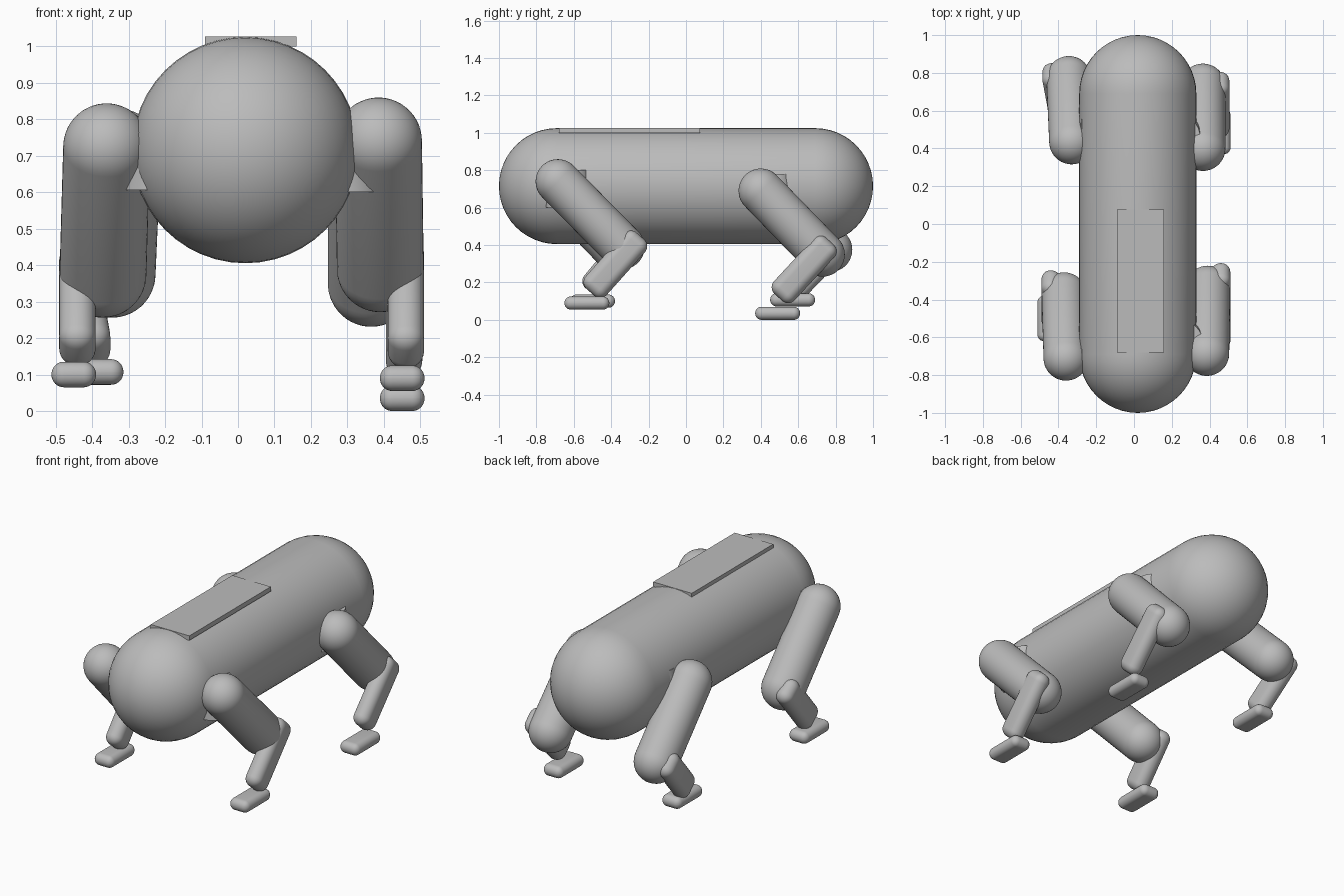
import bpy, bmesh
from mathutils import Vector, Matrix

default = bpy.data.objects.get("Cube")
if default:
    bpy.data.objects.remove(default, do_unlink=True)

grey = bpy.data.materials.new("plain_grey")
grey.use_nodes = True
COLOUR = (0.5, 0.5, 0.5, 1)
grey.diffuse_color = COLOUR
grey.node_tree.nodes["Principled BSDF"].inputs["Base Color"].default_value = COLOUR


def finish(bm, name, matrix, smooth=True):
    mesh = bpy.data.meshes.new(name)
    bm.to_mesh(mesh)
    bm.free()
    mesh.materials.append(grey)
    obj = bpy.data.objects.new(name, mesh)
    bpy.context.collection.objects.link(obj)
    obj.matrix_world = matrix
    if smooth:
        bpy.ops.object.select_all(action="DESELECT")
        obj.select_set(True)
        bpy.context.view_layer.objects.active = obj
        bpy.ops.object.shade_smooth_by_angle()
    return obj


def between(a, b):
    """Frame at the midpoint whose z axis runs from a to b."""
    z = (b - a).normalized()
    x = Vector((1, 0, 0))
    x = (x - z * x.dot(z)).normalized()
    rot = Matrix((x, z.cross(x), z)).transposed().to_4x4()
    return Matrix.Translation((a + b) / 2) @ rot


def capsule(name, a, b, radius):
    """Capsule whose cap centres sit at a and b."""
    a, b = Vector(a), Vector(b)
    half = (b - a).length / 2
    bm = bmesh.new()
    bmesh.ops.create_uvsphere(bm, u_segments=48, v_segments=24, radius=radius)
    # split the equator so both halves can slide apart
    rim = [e for e in bm.edges if all(abs(v.co.z) < 1e-5 for v in e.verts)]
    bmesh.ops.split_edges(bm, edges=rim)
    for v in {v for f in bm.faces if f.calc_center_median().z > 0 for v in f.verts}:
        v.co.z += half
    for v in {v for f in bm.faces if f.calc_center_median().z < 0 for v in f.verts}:
        v.co.z -= half
    bm.edges.ensure_lookup_table()
    bmesh.ops.bridge_loops(bm, edges=[e for e in bm.edges if e.is_boundary])
    bmesh.ops.recalc_face_normals(bm, faces=bm.faces[:])
    return finish(bm, name, between(a, b))


def rounded_box(name, size, matrix, bevel):
    bm = bmesh.new()
    bmesh.ops.create_cube(bm, size=1, matrix=Matrix.Diagonal((*size, 1)))
    if bevel:
        bmesh.ops.bevel(bm, geom=bm.edges[:], offset=bevel, segments=8,
                        profile=0.5, affect="EDGES", clamp_overlap=True)
    return finish(bm, name, matrix, smooth=bool(bevel))


# Torso and the thin plate on its back
capsule("body", (0.02, -0.69, 0.715), (0.02, 0.69, 0.715), 0.31)
rounded_box("back_plate", (0.25, 0.755, 0.027),
            Matrix.Translation((0.035, -0.302, 1.013)), 0)

# Each leg: hip mount, shoulder, knee, shin top, ankle, foot centre
legs = {
    "front_left": ((0.265, -0.63, 0.70), (0.385, -0.685, 0.74), (0.39, -0.34, 0.39),
                   (0.46, -0.25, 0.44), (0.46, -0.505, 0.155), (0.45, -0.53, 0.09)),
    "front_right": ((-0.18, -0.69, 0.705), (-0.36, -0.71, 0.724), (-0.37, -0.375, 0.375),
                    (-0.44, -0.29, 0.425), (-0.44, -0.51, 0.16), (-0.45, -0.50, 0.10)),
    "rear_left": ((0.25, 0.46, 0.68), (0.365, 0.4, 0.69), (0.365, 0.73, 0.35),
                  (0.455, 0.763, 0.412), (0.455, 0.50, 0.128), (0.45, 0.49, 0.035)),
    "rear_right": ((-0.18, 0.53, 0.705), (-0.33, 0.435, 0.71), (-0.345, 0.77, 0.375),
                   (-0.44, 0.81, 0.41), (-0.395, 0.57, 0.16), (-0.375, 0.57, 0.107)),
}

for label, (hip, shoulder, knee, shin_top, ankle, foot) in legs.items():
    side = 1 if foot[0] > 0 else -1

    # Hip mount, leaning outward at the bottom
    bm = bmesh.new()
    bmesh.ops.create_cone(bm, cap_ends=True, segments=32,
                          radius1=0.12, radius2=0.12, depth=0.2)
    for v in bm.verts:
        v.co.x -= side * 0.2 * v.co.z
    finish(bm, label + "_hip", Matrix.Translation(hip))

    capsule(label + "_thigh", shoulder, knee, 0.119)

    a, b = Vector(ankle), Vector(shin_top)
    rounded_box(label + "_shin", (0.1, 0.15, (b - a).length + 0.02),
                between(a, b), 0.048)
    rounded_box(label + "_foot", (0.122, 0.24, 0.07),
                Matrix.Translation(foot), 0.034)
